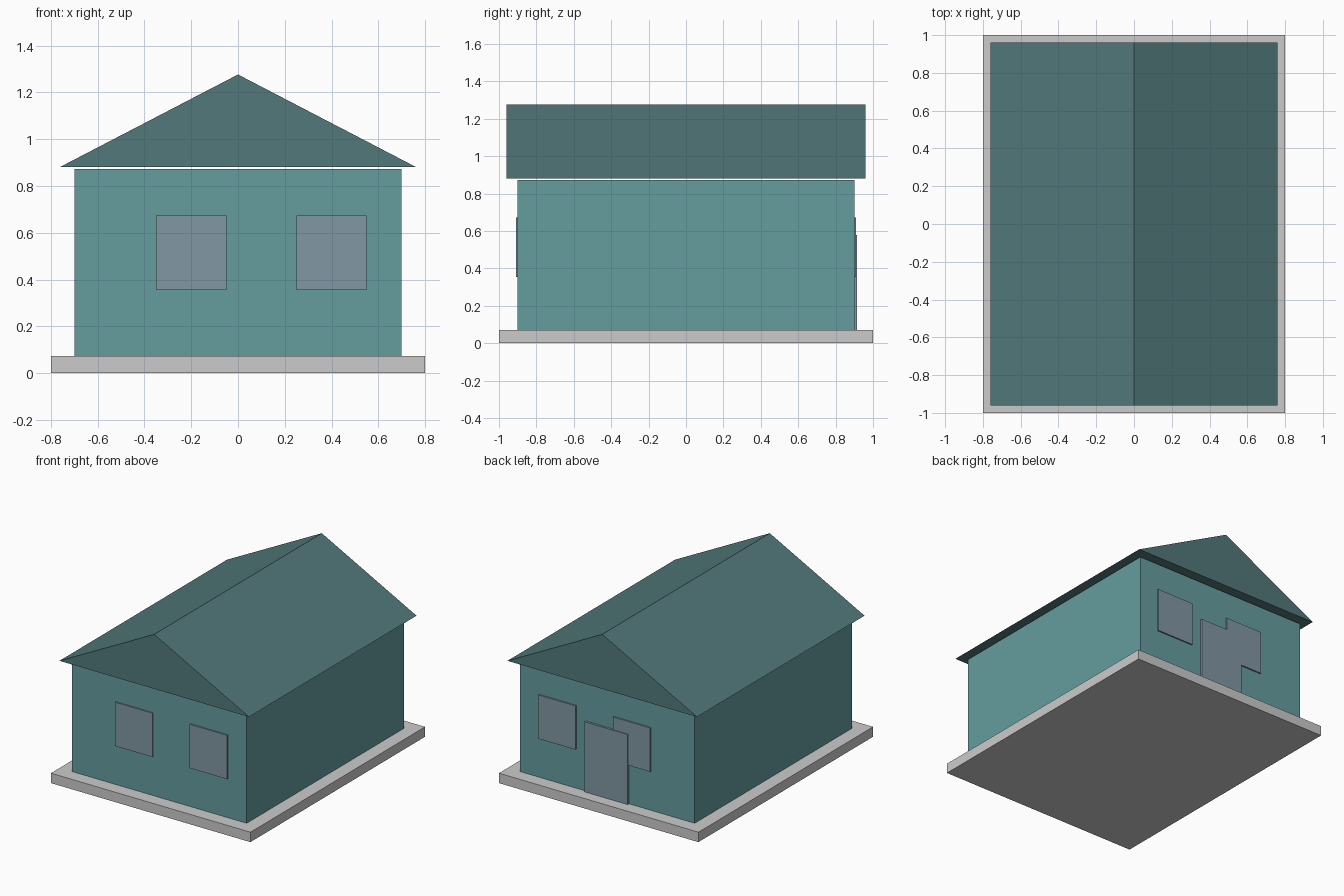
import bpy

if "Cube" in bpy.data.objects:
    bpy.data.objects.remove(bpy.data.objects["Cube"])


def material(name, rgb):
    m = bpy.data.materials.new(name)
    m.diffuse_color = (*rgb, 1)
    m.use_nodes = True
    m.node_tree.nodes["Principled BSDF"].inputs["Base Color"].default_value = m.diffuse_color
    return m


def extrude_y(name, profile, y0, y1, mat=None):
    """Solid made by sweeping an x-z profile (counter-clockwise from the front) along y."""
    n = len(profile)
    verts = [(x, y, z) for y in (y0, y1) for x, z in profile]
    faces = [tuple(range(n)), tuple(reversed(range(n, 2 * n)))]
    faces += [(i, i + n, (i + 1) % n + n, (i + 1) % n) for i in range(n)]
    mesh = bpy.data.meshes.new(name)
    mesh.from_pydata(verts, [], faces)
    obj = bpy.data.objects.new(name, mesh)
    bpy.context.collection.objects.link(obj)
    if mat:
        mesh.materials.append(mat)
    return obj


def box(name, x0, x1, y0, y1, z0, z1, mat=None):
    return extrude_y(name, [(x0, z0), (x1, z0), (x1, z1), (x0, z1)], y0, y1, mat)


wall_mat = material("wall_teal", (0.13, 0.34, 0.345))
roof_mat = material("roof_dark_teal", (0.085, 0.19, 0.195))
panel_mat = material("panel_blue_grey", (0.22, 0.31, 0.37))

# Foundation slab and house body
box("foundation", -0.8, 0.8, -1.0, 1.0, 0.0, 0.072)
box("walls", -0.7, 0.7, -0.9, 0.9, 0.072, 0.872, wall_mat)

# Gable roof, resting just above the walls
extrude_y("roof", [(-0.76, 0.882), (0.76, 0.882), (0.0, 1.277)], -0.96, 0.96, roof_mat)

# Two windows on the front and two on the back
for side, y0, y1 in (("front", -0.91, -0.895), ("back", 0.895, 0.91)):
    for label, x in (("a", -0.2), ("b", 0.4)):
        box(f"{side}_window_{label}", x - 0.15, x + 0.15, y0, y1, 0.355, 0.673, panel_mat)

# Door on the back
box("back_door", -0.173, 0.173, 0.895, 0.915, 0.072, 0.58, panel_mat)
